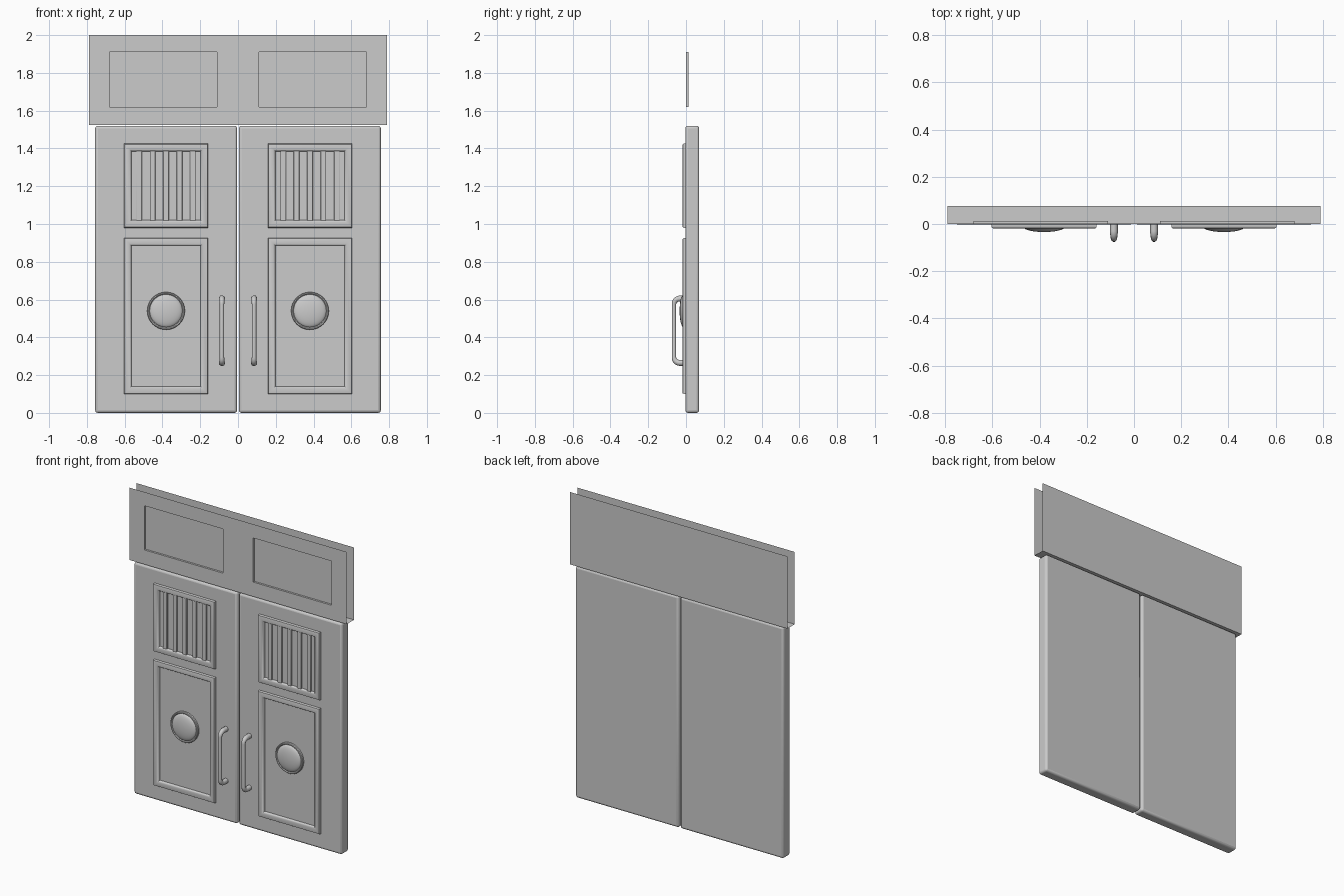
import bpy, bmesh, math

if "Cube" in bpy.data.objects:
    bpy.data.objects.remove(bpy.data.objects["Cube"])

FRONT = -0.003   # y of the door faces
BACK = 0.07


def finish(name, bm, smooth=True, bevel=0.0, merge=True):
    if merge:
        bmesh.ops.remove_doubles(bm, verts=bm.verts, dist=1e-5)
    me = bpy.data.meshes.new(name)
    bm.to_mesh(me)
    bm.free()
    ob = bpy.data.objects.new(name, me)
    bpy.context.collection.objects.link(ob)
    if bevel:
        m = ob.modifiers.new("bevel", 'BEVEL')
        m.width, m.segments = bevel, 3
    if smooth:
        bpy.ops.object.select_all(action='DESELECT')
        ob.select_set(True)
        bpy.context.view_layer.objects.active = ob
        bpy.ops.object.shade_smooth_by_angle(angle=math.radians(35))
    return ob


def box(name, x0, x1, y0, y1, z0, z1, bevel=0.0):
    bm = bmesh.new()
    bmesh.ops.create_cube(bm, size=1)
    for v in bm.verts:
        v.co = ((x0 + x1) / 2 + v.co.x * (x1 - x0),
                (y0 + y1) / 2 + v.co.y * (y1 - y0),
                (z0 + z1) / 2 + v.co.z * (z1 - z0))
    return finish(name, bm, True, bevel)


def moulding(name, cx, hw, z0, z1, profile):
    # mitred rectangular frame: profile is (inset, y) from outside to inside
    bm = bmesh.new()
    loops = []
    for i, y in profile:
        loops.append([bm.verts.new(c) for c in (
            (cx - hw + i, y, z0 + i), (cx + hw - i, y, z0 + i),
            (cx + hw - i, y, z1 - i), (cx - hw + i, y, z1 - i))])
    for a, b in zip(loops, loops[1:]):
        for k in range(4):
            n = (k + 1) % 4
            bm.faces.new((a[k], a[n], b[n], b[k]))
    return finish(name, bm)


def boss(name, cx, cz):
    # round rim with a shallow dome, lathed about the y axis
    prof = [(0.10, FRONT), (0.10, -0.014), (0.097, -0.018), (0.092, -0.018), (0.087, -0.013)]
    prof += [(0.087 * math.cos(a), -0.013 - 0.021 * math.sin(a))
             for a in [math.pi / 2 * k / 8 for k in range(1, 9)]]
    bm = bmesh.new()
    vs = [bm.verts.new((cx + r, y, cz)) for r, y in prof]
    es = [bm.edges.new(p) for p in zip(vs, vs[1:])]
    bmesh.ops.spin(bm, geom=vs + es, cent=(cx, 0, cz), axis=(0, 1, 0),
                   angle=2 * math.pi, steps=32)
    bmesh.ops.remove_doubles(bm, verts=bm.verts, dist=1e-5)
    bmesh.ops.recalc_face_normals(bm, faces=bm.faces)
    for f in bm.faces:
        f.normal_update()
    if sum(f.normal.y for f in bm.faces) > 0:
        bmesh.ops.reverse_faces(bm, faces=bm.faces)
    return finish(name, bm)


def handle(name, x):
    # bent tube, thicker at both feet
    z0, z1, out, r = 0.265, 0.605, -0.064, 0.03
    half = [(0.005, z0, 1.4), (-0.03, z0, 1.4)]
    for k in range(6):
        a = math.pi / 2 * k / 5
        half.append((out + r - r * math.sin(a), z0 + r - r * math.cos(a), 1.4 - 0.08 * k))
    pts = half + [(y, z0 + z1 - z, w) for y, z, w in reversed(half)]
    cu = bpy.data.curves.new(name, 'CURVE')
    cu.dimensions = '3D'
    cu.bevel_depth, cu.bevel_resolution, cu.use_fill_caps = 0.012, 3, True
    sp = cu.splines.new('POLY')
    sp.points.add(len(pts) - 1)
    for p, (y, z, w) in zip(sp.points, pts):
        p.co, p.radius = (x, y, z, 1), w
    sp.use_smooth = True
    ob = bpy.data.objects.new(name, cu)
    bpy.context.collection.objects.link(ob)


# Transom: open-topped channel whose front sheet has two recessed panels
bm = bmesh.new()
xs, zs = [-0.79, -0.68, -0.11, 0.11, 0.68, 0.79], [1.525, 1.62, 1.91, 2.0]
TF, TB = 0.0, 0.076
grid = [[bm.verts.new((x, TF, z)) for x in xs] for z in zs]
recess = []
for j in range(3):
    for i in range(5):
        f = bm.faces.new((grid[j][i], grid[j][i + 1], grid[j + 1][i + 1], grid[j + 1][i]))
        if j == 1 and i in (1, 3):
            recess.append(f)
for f in recess:
    ext = bmesh.ops.extrude_discrete_faces(bm, faces=[f])["faces"][0]
    for v in ext.verts:
        v.co.y += 0.013
lo = [bm.verts.new((x, TB, 1.525)) for x in xs]
hi = [bm.verts.new((x, TB, 2.0)) for x in xs]
for i in range(5):
    bm.faces.new((lo[i], lo[i + 1], grid[0][i + 1], grid[0][i]))
    bm.faces.new((lo[i + 1], lo[i], hi[i], hi[i + 1]))
finish("transom", bm, smooth=False)

# Two mirrored door leaves with their fittings
frame_prof = [(0, FRONT), (0, -0.012), (0.003, -0.017), (0.009, -0.019), (0.028, -0.019),
              (0.034, -0.017), (0.038, -0.012), (0.040, FRONT)]
for side, s in (("left", -1), ("right", 1)):
    xa, xb = sorted((s * 0.005, s * 0.756))
    box(side + "_door", xa, xb, FRONT, BACK, 0.0, 1.52, 0.014)
    cx = s * 0.381
    moulding(side + "_vent_frame", cx, 0.223, 0.98, 1.425, frame_prof)
    moulding(side + "_panel_frame", cx, 0.223, 0.10, 0.925, frame_prof)
    for k in range(-2, 3):
        bx = cx + k * 0.071
        box(f"{side}_vent_bar_{k + 3}", bx - 0.015, bx + 0.015,
            -0.013, 0.003, 1.015, 1.39, 0.004)
    boss(side + "_boss", cx, 0.54)
    handle(side + "_handle", s * 0.085)
